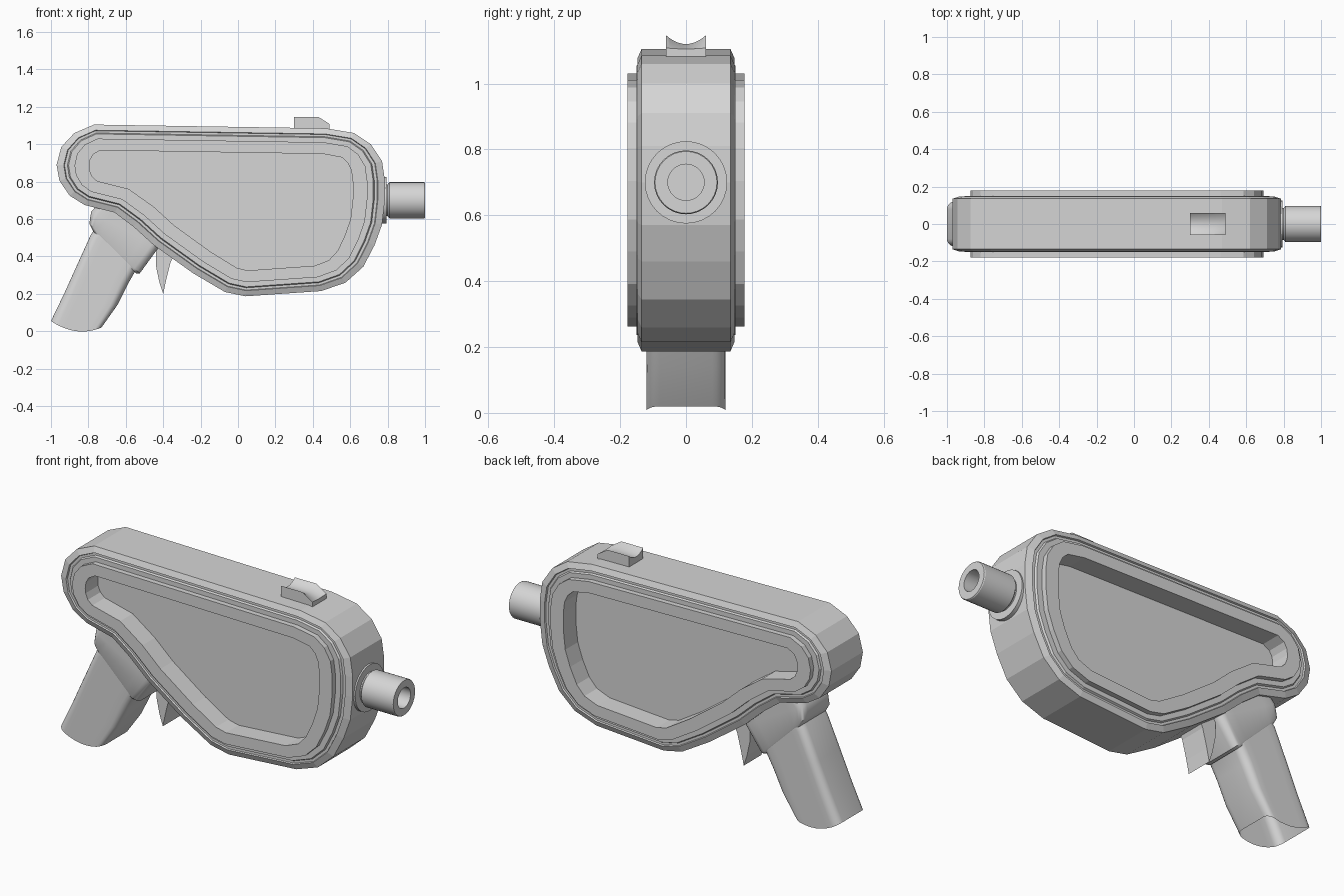
import bpy, bmesh, math
from mathutils import Vector

cube = bpy.data.objects.get("Cube")
if cube:
    bpy.data.objects.remove(cube)

grey = bpy.data.materials.new("plain_grey")
grey.use_nodes = True
COLOUR = (0.67, 0.67, 0.67, 1)
grey.diffuse_color = COLOUR
grey.node_tree.nodes["Principled BSDF"].inputs["Base Color"].default_value = COLOUR


def loft(name, rings, caps=True, smooth=None):
    """Skin a list of equal-length point rings, with optional end caps."""
    bm = bmesh.new()
    loops = [[bm.verts.new(p) for p in ring] for ring in rings]
    if caps:
        bm.faces.new(loops[0])
        bm.faces.new(loops[-1])
    n = len(loops[0])
    for a, b in zip(loops, loops[1:]):
        for i in range(n):
            j = (i + 1) % n
            bm.faces.new((a[i], a[j], b[j], b[i]))
    bmesh.ops.recalc_face_normals(bm, faces=bm.faces)
    mesh = bpy.data.meshes.new(name)
    bm.to_mesh(mesh)
    bm.free()
    mesh.materials.append(grey)
    obj = bpy.data.objects.new(name, mesh)
    bpy.context.collection.objects.link(obj)
    if smooth:
        bpy.ops.object.select_all(action='DESELECT')
        obj.select_set(True)
        bpy.context.view_layer.objects.active = obj
        bpy.ops.object.shade_smooth_by_angle(angle=math.radians(smooth))


def inset(outline, d):
    """Mitred inset of a clockwise outline, a little wider along x."""
    result = []
    for i, p in enumerate(outline):
        a = (p - outline[i - 1]).normalized()
        b = (outline[(i + 1) % len(outline)] - p).normalized()
        na, nb = Vector((a.y, -a.x)), Vector((b.y, -b.x))
        m = (na + nb) / (1 + na.dot(nb))
        result.append(p + Vector((m.x * d * 1.25, m.y * d)))
    return result


# Body: stepped rim and deep recessed panel on both sides
outline = [Vector(p) for p in (
    (-.77, 1.105), (.47, 1.085), (.62, 1.06), (.71, 1), (.77, .91), (.785, .81),
    (.785, .7), (.77, .57), (.73, .46), (.67, .345), (.575, .26), (.445, .215),
    (.04, .187), (-.07, .21), (-.24, .31), (-.45, .46), (-.56, .56), (-.66, .635),
    (-.82, .675), (-.9, .725), (-.955, .805), (-.97, .89), (-.945, .985), (-.875, 1.06))]
steps = [(.137, .07), (.137, .178), (.075, .178), (.075, .15), (.05, .15),
         (.045, .14), (.033, .14), (.03, .148), (0, .135)]
profile = [(d, -y) for d, y in steps] + [(d, y) for d, y in reversed(steps)]
loft("body", [[(p.x, y, p.y) for p in inset(outline, d)] for d, y in profile])


def circle(x, r, n=32):
    return [(x, r * math.cos(t * math.tau / n), .7 + r * math.sin(t * math.tau / n))
            for t in range(n)]


# Nozzle: collar disc and bored barrel
loft("nozzle_collar", [circle(.74, .125), circle(.793, .125)], smooth=30)
barrel = [(.75, .085), (.8, .085), (.81, .097), (.995, .097), (1, .094), (1, .055), (.82, .055)]
loft("nozzle_barrel", [circle(x, r) for x, r in barrel], smooth=30)


def grip_ring(back, front, half, radius, sag=0):
    """Rounded rectangle spanning two points in the xz plane."""
    back, front = Vector(back), Vector(front)
    length = (front - back).length
    half_u = length / 2
    ring = []
    corners = ((1, 1), (-1, 1), (-1, -1), (1, -1))
    for k, (su, sv) in enumerate(corners):
        for s in range(6):
            t = math.radians(90 * k + 18 * s)
            u = su * (half_u - radius) + radius * math.cos(t)
            v = sv * (half - radius) + radius * math.sin(t)
            ring.append((u, v))
        # Straight run along the broad side, so the end can bow
        if k in (0, 2):
            for s in range(1, 6):
                ring.append((su * (half_u - radius) * (1 - s / 3), sv * half))
    mid, axis = (back + front) / 2, (front - back) / length
    points = []
    for u, v in ring:
        p = mid + axis * u
        points.append((p.x, v, p.y - sag * (1 - (u / half_u) ** 2)))
    return points


# Hollow grip with bowed foot, and the collar that joins it to the body
loft("grip", [
    grip_ring((-1, .055), (-.73, .02), .12, .04, .037),
    grip_ring((-.93, .2), (-.645, .14), .12, .04, .02),
    grip_ring((-.86, .355), (-.59, .25), .12, .04),
    grip_ring((-.785, .52), (-.55, .32), .12, .04),
    grip_ring((-.72, .6), (-.48, .4), .12, .04)], caps=False, smooth=40)
loft("grip_collar", [
    grip_ring((-.775, .535), (-.545, .31), .115, .035),
    grip_ring((-.795, .575), (-.525, .31), .123, .04),
    grip_ring((-.785, .64), (-.43, .44), .123, .04),
    grip_ring((-.73, .7), (-.4, .5), .123, .04)], smooth=40)

# Trigger
blade = [(-.44, .5), (-.437, .34), (-.42, .26), (-.4, .2), (-.385, .27), (-.36, .37), (-.32, .45)]
loft("trigger", [[(x, y, z) for x, z in blade] for y in (-.075, .075)])


# Sight: scooped along its length, sloping to a flat front
def sight_ring(x, low, high):
    ys = [-.06 + .01 * i for i in range(13)]
    top = [(x, y, low + (high - low) * (y / .06) ** 2) for y in ys]
    return top + [(x, .06, 1.06), (x, -.06, 1.06)]


loft("sight", [sight_ring(.3, 1.12, 1.146), sight_ring(.43, 1.12, 1.146),
               sight_ring(.49, 1.105, 1.108)], smooth=30)
